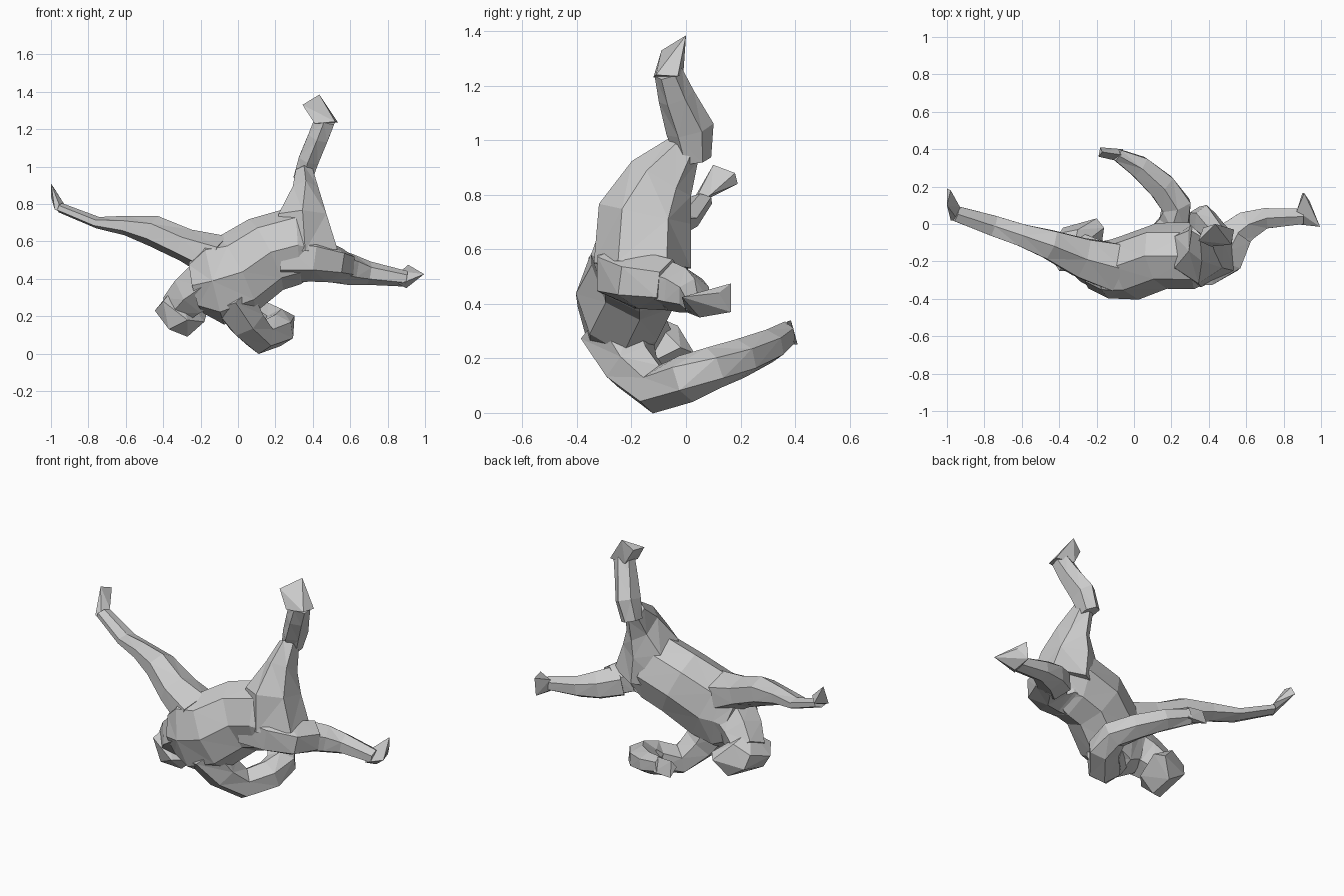
import bpy, bmesh, math
from mathutils import Vector, Matrix


def loft(name, rings, ref, sides=6):
    """Faceted limb: rings are (x, y, z, radius along ref, radius across)."""
    ref = Vector(ref)
    pts = [Vector(r[:3]) for r in rings]
    bm = bmesh.new()
    loops = []
    for i, r in enumerate(rings):
        a, b = pts[max(i - 1, 0)], pts[min(i + 1, len(pts) - 1)]
        t = (b - a).normalized()
        v = t.cross(ref).normalized()
        u = v.cross(t)
        loop = []
        for k in range(sides):
            ang = 2 * math.pi * k / sides
            loop.append(bm.verts.new(pts[i] + 1.05 * (u * math.cos(ang) * r[3] + v * math.sin(ang) * r[4])))
        loops.append(loop)
    for p, q in zip(loops, loops[1:]):
        for k in range(sides):
            n = (k + 1) % sides
            bm.faces.new((p[k], p[n], q[n], q[k]))
    bm.faces.new(loops[0])
    bm.faces.new(loops[-1])
    return finish(name, bm)


def hull(name, points):
    """Faceted solid wrapped around a few points."""
    bm = bmesh.new()
    for p in points:
        bm.verts.new(p)
    bmesh.ops.convex_hull(bm, input=bm.verts[:])
    return finish(name, bm)


def finish(name, bm):
    bmesh.ops.triangulate(bm, faces=bm.faces[:])
    bmesh.ops.recalc_face_normals(bm, faces=bm.faces[:])
    me = bpy.data.meshes.new(name)
    bm.to_mesh(me)
    bm.free()
    ob = bpy.data.objects.new(name, me)
    bpy.context.collection.objects.link(ob)
    return ob


Y, Z = (0, 1, 0), (0, 0, 1)

# torso, from neck base to hips
loft("torso", [
    (-0.22, -0.22, 0.37, 0.12, 0.15),
    (-0.13, -0.24, 0.39, 0.15, 0.23),
    (-0.01, -0.23, 0.42, 0.17, 0.215),
    (0.15, -0.17, 0.53, 0.17, 0.20),
    (0.32, -0.17, 0.58, 0.17, 0.20),
    (0.46, -0.17, 0.55, 0.11, 0.11)], Y, 8)

# neck and head
loft("neck", [(-0.14, -0.24, 0.39, 0.13, 0.15),
              (-0.25, -0.19, 0.32, 0.12, 0.12),
              (-0.32, -0.14, 0.25, 0.10, 0.10)], Y)
hull("head", [(-0.445, -0.18, 0.23), (-0.40, -0.05, 0.27), (-0.37, -0.22, 0.13),
              (-0.27, -0.16, 0.09), (-0.27, -0.26, 0.18), (-0.40, -0.25, 0.28),
              (-0.18, -0.16, 0.17), (-0.16, -0.02, 0.24), (-0.20, 0.03, 0.22),
              (-0.38, -0.02, 0.19), (-0.27, -0.02, 0.12), (-0.30, -0.03, 0.32),
              (-0.33, -0.15, 0.37)])

# outstretched arm with raised hand
loft("stretched_arm", [
    (-0.10, -0.23, 0.51, 0.12, 0.14),
    (-0.28, -0.18, 0.58, 0.085, 0.115),
    (-0.45, -0.11, 0.655, 0.08, 0.085),
    (-0.60, -0.06, 0.685, 0.05, 0.065),
    (-0.75, -0.01, 0.70, 0.03, 0.06),
    (-0.95, 0.055, 0.78, 0.025, 0.045)], Z)
hull("stretched_hand", [(-0.94, 0.02, 0.755), (-0.93, 0.09, 0.80), (-0.98, 0.02, 0.77),
                        (-0.985, 0.08, 0.80), (-1.0, 0.10, 0.91), (-1.0, 0.19, 0.84),
                        (-0.98, 0.18, 0.88)])

# supporting arm folded under the body
loft("support_arm", [
    (-0.04, -0.26, 0.31, 0.12, 0.13),
    (0.045, -0.20, 0.17, 0.10, 0.10),
    (0.12, -0.11, 0.086, 0.085, 0.09),
    (0.215, 0.0, 0.125, 0.085, 0.09),
    (0.225, 0.10, 0.165, 0.075, 0.085),
    (0.15, 0.20, 0.20, 0.07, 0.08),
    (0.03, 0.305, 0.245, 0.06, 0.065),
    (-0.09, 0.37, 0.285, 0.05, 0.035)], Z)
hull("support_hand", [(-0.06, 0.40, 0.25), (-0.06, 0.33, 0.25), (-0.07, 0.37, 0.335),
                      (-0.18, 0.41, 0.25), (-0.19, 0.36, 0.30), (-0.17, 0.385, 0.34)])

# raised leg and foot
loft("raised_thigh", [
    (0.36, -0.16, 0.54, 0.17, 0.19),
    (0.345, -0.15, 0.73, 0.165, 0.14),
    (0.36, -0.09, 0.86, 0.12, 0.075),
    (0.355, -0.01, 0.965, 0.065, 0.05)], Y)
loft("raised_shin", [
    (0.345, 0.03, 0.93, 0.06, 0.055),
    (0.38, 0.015, 1.04, 0.085, 0.06),
    (0.43, -0.035, 1.16, 0.065, 0.06),
    (0.465, -0.065, 1.25, 0.05, 0.06)], Y)
hull("raised_foot", [(0.535, -0.03, 1.235), (0.52, -0.11, 1.24), (0.41, -0.12, 1.23),
                     (0.42, -0.01, 1.24), (0.345, -0.09, 1.33), (0.435, 0.0, 1.385),
                     (0.37, -0.02, 1.33)])

# lowered leg and foot
loft("side_thigh", [
    (0.24, -0.18, 0.52, 0.14, 0.16),
    (0.40, -0.19, 0.51, 0.12, 0.15),
    (0.49, -0.16, 0.485, 0.10, 0.12),
    (0.55, -0.06, 0.47, 0.09, 0.09)], Z)
loft("side_shin", [
    (0.50, -0.09, 0.475, 0.09, 0.10),
    (0.60, -0.01, 0.45, 0.08, 0.085),
    (0.70, 0.03, 0.43, 0.06, 0.06),
    (0.90, 0.04, 0.40, 0.04, 0.045)], Z)
hull("side_foot", [(0.86, 0.0, 0.37), (0.87, 0.07, 0.44), (0.90, 0.05, 0.35),
                   (0.995, -0.015, 0.425), (0.90, 0.165, 0.37), (0.91, 0.165, 0.475),
                   (0.94, 0.12, 0.44)])
